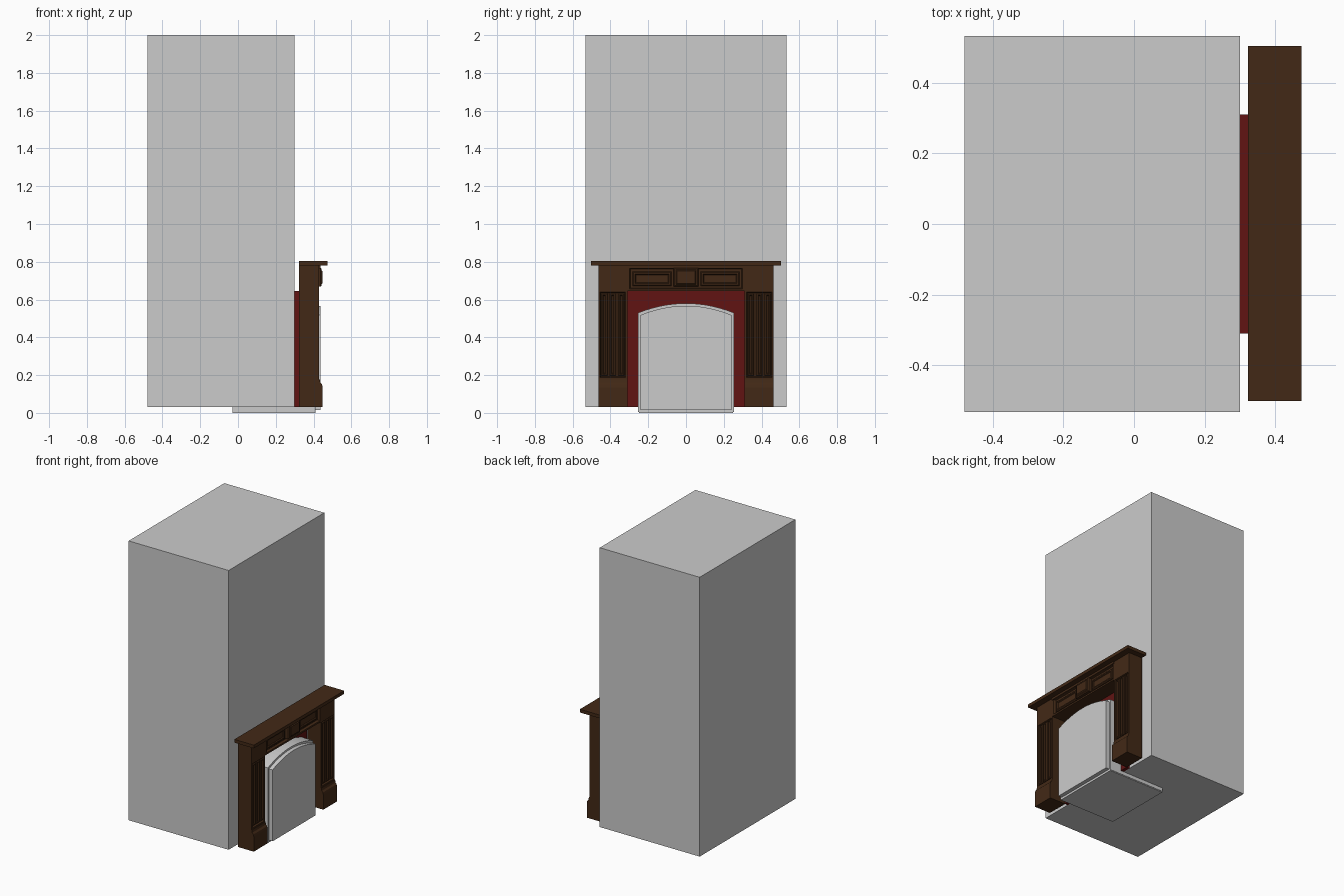
import bpy, bmesh

if "Cube" in bpy.data.objects:
    bpy.data.objects.remove(bpy.data.objects["Cube"])


def material(name, rgb):
    m = bpy.data.materials.new(name)
    m.diffuse_color = (*rgb, 1)
    m.use_nodes = True
    m.node_tree.nodes["Principled BSDF"].inputs["Base Color"].default_value = m.diffuse_color
    return m


WOOD = material("dark_wood", (0.055, 0.022, 0.008))
RED = material("red_tile", (0.12, 0.007, 0.006))


def finish(name, bm, mat):
    bmesh.ops.recalc_face_normals(bm, faces=bm.faces)
    me = bpy.data.meshes.new(name)
    bm.to_mesh(me)
    bm.free()
    if mat:
        me.materials.append(mat)
    ob = bpy.data.objects.new(name, me)
    bpy.context.collection.objects.link(ob)
    return ob


def prism(name, pts, a, b, mat=None, axis='X', steps=()):
    """Extrude an outline from a to b; steps inset the front face and push it along x."""
    bm = bmesh.new()
    vs = [bm.verts.new((a, p, q) if axis == 'X' else (p, a, q)) for p, q in pts]
    face = bm.faces.new(vs)
    ext = bmesh.ops.extrude_face_region(bm, geom=[face])['geom']
    new = [g for g in ext if isinstance(g, bmesh.types.BMVert)]
    front = [g for g in ext if isinstance(g, bmesh.types.BMFace)][0]
    bmesh.ops.translate(bm, verts=new, vec=(b - a, 0, 0) if axis == 'X' else (0, b - a, 0))
    if axis == 'X':
        bmesh.ops.recalc_face_normals(bm, faces=bm.faces)
    for inset, push in steps:
        bmesh.ops.inset_region(bm, faces=[front], thickness=inset, use_even_offset=True)
        bmesh.ops.translate(bm, verts=list(front.verts), vec=(push, 0, 0))
    return finish(name, bm, mat)


def box(name, x, y, z, mat=None, steps=()):
    pts = [(y[0], z[0]), (y[1], z[0]), (y[1], z[1]), (y[0], z[1])]
    return prism(name, pts, x[0], x[1], mat, steps=steps)


def arch(half, spring, crown, n=16):
    """Points of a shallow arch, from +half to -half."""
    out = []
    for i in range(n + 1):
        t = 1 - 2 * i / n
        out.append((half * t, spring + (crown - spring) * (1 - t * t)))
    return out


# chimney breast
box("chimney_breast", (-0.48, 0.30), (-0.533, 0.533), (0.03, 2.0))

# arched firebox and the slimmer panel standing in front of it
prism("firebox", [(-0.253, 0.005), (0.253, 0.005)] + arch(0.253, 0.53, 0.58), -0.03, 0.41)
prism("firebox_front_panel", [(-0.24, 0.015), (0.24, 0.015)] + arch(0.24, 0.518, 0.567), 0.41, 0.438)
box("firebox_base", (-0.03, 0.41), (-0.25, 0.25), (0.0, 0.005))

# red backing around the opening
prism("red_backing", [(0.253, 0.03), (0.31, 0.03), (0.31, 0.645), (-0.31, 0.645),
                      (-0.31, 0.03), (-0.253, 0.03)] + arch(0.253, 0.53, 0.58)[::-1],
      0.30, 0.323, RED)

# legs: plinth, fluted pilaster, capital block
plinth = [(0.323, 0.03), (0.448, 0.03), (0.448, 0.135), (0.445, 0.15),
          (0.436, 0.16), (0.433, 0.178), (0.323, 0.178)]
for s, side in ((-1, "left"), (1, "right")):
    def span(a, b):
        return tuple(sorted((s * a, s * b)))
    y0, y1 = span(0.311, 0.464)
    prism(side + "_plinth", plinth, y0, y1, WOOD, axis='Y')
    box(side + "_pilaster", (0.323, 0.43), (y0, y1), (0.178, 0.65), WOOD,
        steps=[(0.010, 0), (0.004, -0.012)])
    for i, c in enumerate((0.343, 0.3875, 0.432)):
        box(f"{side}_flute_{i + 1}", (0.417, 0.424), span(c - 0.018, c + 0.018),
            (0.196, 0.634), WOOD, steps=[(0.005, 0.005), (0.006, 0), (0.003, -0.008)])
    box(side + "_capital", (0.323, 0.43), (y0, y1), (0.65, 0.78), WOOD)
    # frieze panel beside the centre block
    box(side + "_frieze_panel", (0.41, 0.418), span(0.077, 0.283), (0.672, 0.748), WOOD,
        steps=[(0.006, 0.006), (0.008, 0), (0.004, -0.006)])

# frieze with its recessed face, and the carved centre block
box("frieze", (0.323, 0.43), (-0.311, 0.311), (0.645, 0.78), WOOD,
    steps=[(0.012, 0), (0.005, -0.016)])
box("centre_block", (0.41, 0.436), (-0.066, 0.066), (0.668, 0.768), WOOD,
    steps=[(0.006, 0.006), (0.006, 0), (0.006, 0.006)])
box("frieze_top_moulding", (0.40, 0.436), (-0.311, 0.311), (0.765, 0.78), WOOD)

# mantel shelf
box("mantel_shelf", (0.323, 0.475), (-0.502, 0.504), (0.78, 0.803), WOOD)
